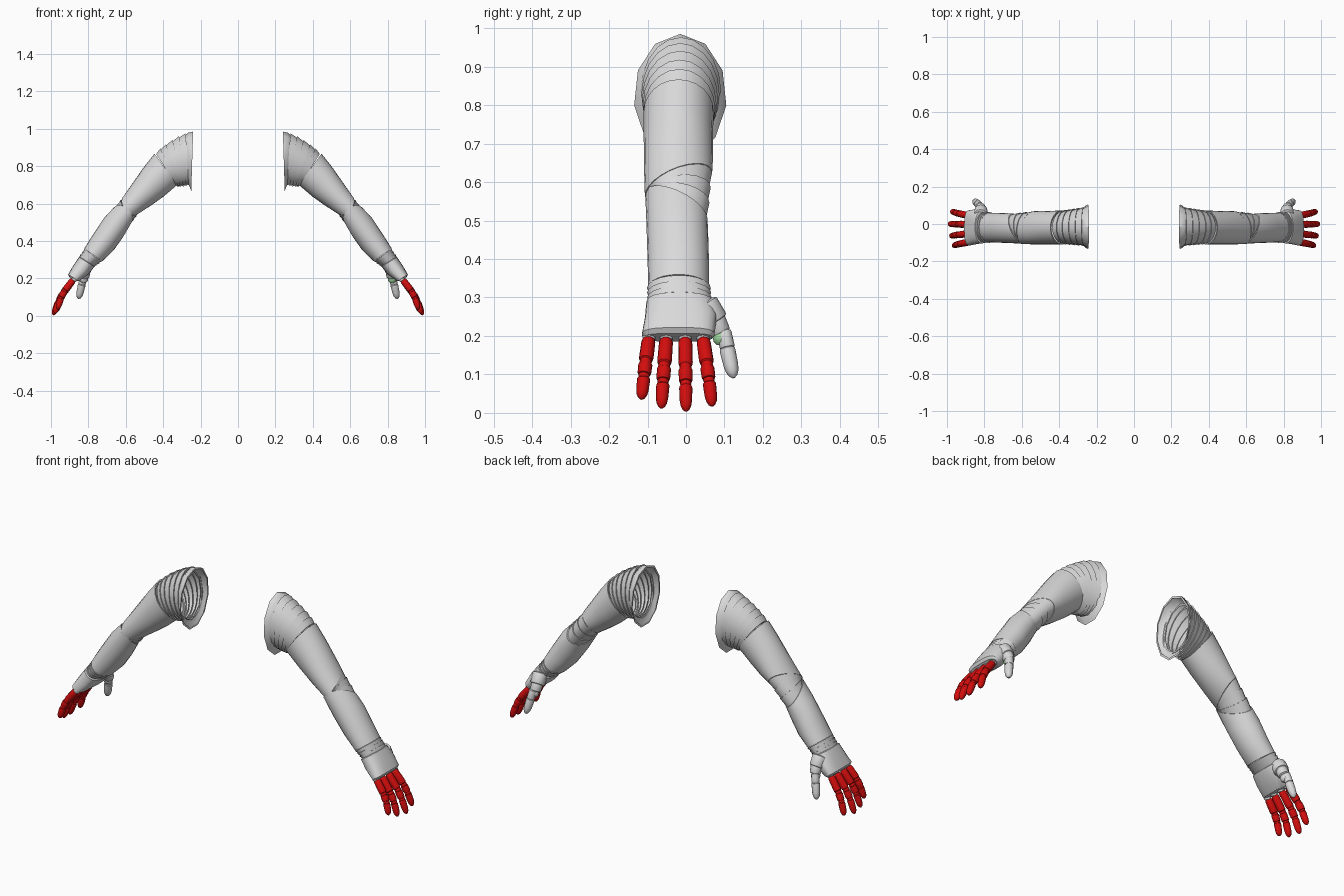
import bpy, bmesh, math
from mathutils import Vector

if "Cube" in bpy.data.objects:
    bpy.data.objects.remove(bpy.data.objects["Cube"])


def material(name, col):
    m = bpy.data.materials.new(name)
    m.diffuse_color = (*col, 1)
    m.use_nodes = True
    m.node_tree.nodes["Principled BSDF"].inputs["Base Color"].default_value = m.diffuse_color
    return m


GREY = material("light grey", (0.7, 0.7, 0.7))
RED = material("red", (0.65, 0.004, 0.004))
GREEN = material("pale green", (0.35, 0.7, 0.35))


def loft(name, rings, side, mat, caps=(False, False), angle=35):
    """Skin a list of point rings, mirrored in x when side is -1."""
    bm = bmesh.new()
    vs = [[bm.verts.new((p[0] * side, p[1], p[2])) for p in r] for r in rings]
    n = len(vs[0])
    for a, b in zip(vs, vs[1:]):
        for i in range(n):
            j = (i + 1) % n
            bm.faces.new((a[i], a[j], b[j], b[i]))
    if caps[0]:
        bm.faces.new(vs[0])
    if caps[1]:
        bm.faces.new(vs[-1])
    bmesh.ops.recalc_face_normals(bm, faces=bm.faces)
    me = bpy.data.meshes.new(name)
    bm.to_mesh(me)
    bm.free()
    me.materials.append(mat)
    ob = bpy.data.objects.new(name, me)
    bpy.context.collection.objects.link(ob)
    bpy.ops.object.select_all(action='DESELECT')
    ob.select_set(True)
    bpy.context.view_layer.objects.active = ob
    bpy.ops.object.shade_smooth_by_angle(angle=math.radians(angle))
    return ob


def oval(up, low, y0, y1, tilt=0, scale=1, n=20, power=1):
    """Oval ring from its upper and lower (x, z) points and its y range."""
    cx, cz = (up[0] + low[0]) / 2, (up[1] + low[1]) / 2
    ax, az = (up[0] - low[0]) / 2, (up[1] - low[1]) / 2
    ln = math.hypot(ax, az)
    dx, dz = az / ln, -ax / ln
    pts = []
    for i in range(n):
        t = 2 * math.pi * i / n
        c, s = math.cos(t), math.sin(t)
        c = math.copysign(abs(c) ** power, c) * scale
        s = math.copysign(abs(s) ** power, s) * scale
        pts.append((cx + ax * c + dx * tilt * s,
                    (y0 + y1) / 2 + (y1 - y0) / 2 * s,
                    cz + az * c + dz * tilt * s))
    return pts


def sleeve(name, specs, side, n=20, power=1):
    """Open tube with a turned-in lip at both ends."""
    rings = [oval(*s[:4], *s[4:], n=n, power=power) for s in specs]

    def lip(r):
        c = sum((Vector(p) for p in r), Vector()) / len(r)
        return [tuple(c.lerp(Vector(p), 0.93)) for p in r]
    return loft(name, [lip(rings[0])] + rings + [lip(rings[-1])], side, GREY)


def mix(a, b, t):
    if isinstance(a, tuple):
        return tuple(mix(p, q, t) for p, q in zip(a, b))
    return a + (b - a) * t


def bands(name, a, b, count, side, flare=1.02, taper=0.95):
    """Overlapping rings fanned between two oval specs (up, low, y0, y1, tilt)."""
    for i in range(count):
        s = mix(a, b, i / count)
        e = mix(a, b, (i + 1.15) / count)
        sleeve(f"{name}_{i + 1}", [(*s, flare), (*e, taper)], side)


def segment(name, a, b, r0, r1, side, mat, tip=False, n=12):
    """Rounded finger segment between two points."""
    a, b = Vector(a), Vector(b)
    d = (b - a).normalized()
    u = d.cross(Vector((0, 1, 0))).normalized()
    v = d.cross(u)
    prof = [(0, 0.7), (0.07, 0.96), (0.15, 1)]
    prof += [(0.6, 1), (0.8, 0.88), (0.93, 0.6), (1, 0.2)] if tip else [(0.86, 1), (0.94, 0.95), (1, 0.7)]
    rings = []
    for t, k in prof:
        c, r = a.lerp(b, t), mix(r0, r1, t) * k
        rings.append([c + (u * math.cos(q) + v * math.sin(q)) * r
                      for q in (2 * math.pi * i / n for i in range(n))])
    return loft(name, rings, side, mat, (True, True))


def ball(name, c, r, side, mat):
    c = Vector(c)
    rings = []
    for k in range(1, 6):
        p = math.pi * k / 6
        rings.append([c + Vector((math.sin(p) * math.cos(q), math.sin(p) * math.sin(q), math.cos(p))) * r
                      for q in (2 * math.pi * i / 10 for i in range(10))])
    return loft(name, rings, side, mat, (True, True))


# finger: base y, tip y, tip x, tip z
FINGERS = {"little": (-0.096, -0.116, 0.965, 0.035), "ring": (-0.051, -0.064, 0.98, 0.012),
           "middle": (-0.002, 0.0, 0.988, 0.004), "index": (0.044, 0.068, 0.975, 0.017)}

for side, tag in ((1, "right"), (-1, "left")):
    # shoulder flange and fanned shoulder rings
    sleeve(f"{tag}_shoulder_flange", [
        ((0.24, 0.985), (0.25, 0.66), -0.136, 0.106),
        ((0.265, 0.98), (0.255, 0.675), -0.128, 0.098),
        ((0.285, 0.96), (0.265, 0.70), -0.112, 0.086)], side, n=11)
    p = [((0.28, 0.975), (0.26, 0.70), -0.117, 0.09), ((0.315, 0.96), (0.275, 0.696), -0.115, 0.086),
         ((0.35, 0.94), (0.29, 0.693), -0.113, 0.082), ((0.385, 0.917), (0.305, 0.691), -0.111, 0.078),
         ((0.415, 0.893), (0.316, 0.69), -0.109, 0.075), ((0.44, 0.87), (0.326, 0.69), -0.108, 0.072)]
    for i in range(5):
        sleeve(f"{tag}_shoulder_ring_{i + 1}", [(*p[i], 0, 1.01), (*p[i + 1], 0, 0.95)], side)

    # upper arm
    sleeve(f"{tag}_upper_arm", [
        ((0.447, 0.867), (0.325, 0.70), -0.11, 0.072),
        ((0.50, 0.80), (0.395, 0.64), -0.11, 0.07),
        ((0.57, 0.70), (0.465, 0.59), -0.109, 0.07, -0.02),
        ((0.612, 0.64), (0.527, 0.55), -0.107, 0.068, -0.043)], side, n=24)

    # elbow rings, closed at the front and opened at the back
    bands(f"{tag}_elbow_ring", ((0.61, 0.638), (0.53, 0.553), -0.104, 0.066, -0.04),
          ((0.66, 0.578), (0.572, 0.495), -0.1, 0.056, 0.04), 3, side)

    # forearm
    sleeve(f"{tag}_forearm", [
        ((0.663, 0.58), (0.572, 0.495), -0.106, 0.056, 0.045),
        ((0.715, 0.525), (0.612, 0.425), -0.103, 0.058, 0.03),
        ((0.775, 0.435), (0.665, 0.35), -0.1, 0.06, 0.01),
        ((0.822, 0.36), (0.725, 0.292), -0.098, 0.06)], side, n=24)

    # wrist rings
    bands(f"{tag}_wrist_ring", ((0.82, 0.357), (0.728, 0.292), -0.1, 0.063, 0.0),
          ((0.85, 0.315), (0.768, 0.262), -0.099, 0.066, 0.0), 3, side)

    # hand
    hand = [oval((0.845, 0.317), (0.768, 0.268), -0.1, 0.068, n=24, power=0.85, scale=0.9),
            oval((0.85, 0.314), (0.768, 0.262), -0.103, 0.07, n=24, power=0.85),
            oval((0.88, 0.27), (0.80, 0.222), -0.107, 0.08, n=24, power=0.75),
            oval((0.908, 0.222), (0.85, 0.185), -0.115, 0.074, n=24, power=0.7),
            oval((0.902, 0.207), (0.86, 0.185), -0.108, 0.068, n=24, power=0.7)]
    loft(f"{tag}_hand", hand, side, GREY, (True, True))

    # fingers with knuckle joints
    for f, (y0, y1, tx, tz) in FINGERS.items():
        base, tip = (0.876, y0, 0.197), (tx, y1, tz)

        def at(t):
            q = mix(base, tip, t)
            bow = 0.05 * t * (1 - t)
            return (q[0] + bow, q[1], q[2] + bow * 0.5)
        ball(f"{tag}_{f}_knuckle", base, 0.018, side, GREY)
        segment(f"{tag}_{f}_finger_base", at(0.04), at(0.42), 0.018, 0.019, side, RED)
        ball(f"{tag}_{f}_finger_joint_1", at(0.44), 0.0165, side, RED)
        segment(f"{tag}_{f}_finger_middle", at(0.46), at(0.64), 0.0185, 0.0175, side, RED)
        ball(f"{tag}_{f}_finger_joint_2", at(0.66), 0.0155, side, RED)
        segment(f"{tag}_{f}_finger_tip", at(0.67), at(1), 0.0175, 0.015, side, RED, True)

    # thumb root rings, joint and tip
    segment(f"{tag}_thumb_root", (0.82, 0.045, 0.285), (0.818, 0.078, 0.235), 0.038, 0.035, side, GREY)
    segment(f"{tag}_thumb_ring", (0.818, 0.07, 0.25), (0.82, 0.092, 0.205), 0.03, 0.026, side, GREY)
    joint = ball(f"{tag}_thumb_joint", (0.824, 0.091, 0.196), 0.023, side, GREY)
    if side == 1:
        joint.data.materials.append(GREEN)
        for face in joint.data.polygons:
            if face.normal.y < 0.1:
                face.material_index = 1
    segment(f"{tag}_thumb_base", (0.825, 0.098, 0.215), (0.835, 0.108, 0.167), 0.019, 0.02, side, GREY)
    segment(f"{tag}_thumb_tip", (0.834, 0.106, 0.172), (0.852, 0.124, 0.091), 0.021, 0.018, side, GREY, True)
